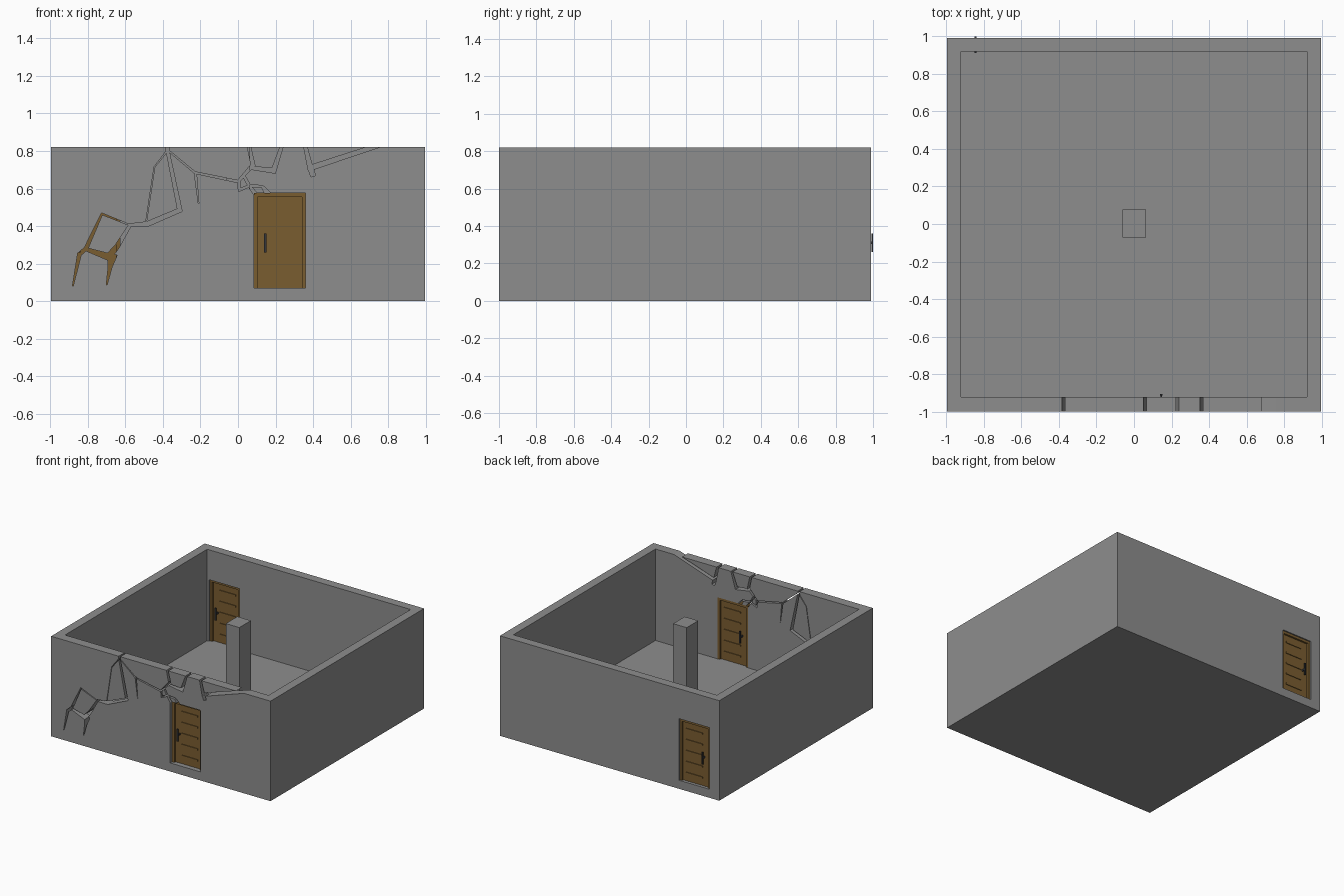
import bpy, bmesh
from mathutils import Vector

old = bpy.data.objects.get("Cube")
if old:
    bpy.data.objects.remove(old, do_unlink=True)


def material(name, rgb):
    m = bpy.data.materials.new(name)
    m.use_nodes = True
    m.diffuse_color = (*rgb, 1)
    m.node_tree.nodes["Principled BSDF"].inputs["Base Color"].default_value = (*rgb, 1)
    return m


stone = material("grey stone", (0.27, 0.27, 0.27))
wood = material("brown wood", (0.195, 0.11, 0.03))
iron = material("dark iron", (0.035, 0.037, 0.042))


def finish(name, bm, mat):
    bmesh.ops.recalc_face_normals(bm, faces=bm.faces)
    mesh = bpy.data.meshes.new(name)
    bm.to_mesh(mesh)
    bm.free()
    obj = bpy.data.objects.new(name, mesh)
    bpy.context.collection.objects.link(obj)
    mesh.materials.append(mat)
    return obj


def add_box(bm, x, y, z):
    verts = bmesh.ops.create_cube(bm, size=1)["verts"]
    for v in verts:
        v.co = Vector([(a + b) / 2 + c * (b - a) for (a, b), c in zip((x, y, z), v.co)])


def boxes(name, mat, *extents):
    bm = bmesh.new()
    for e in extents:
        add_box(bm, *e)
    return finish(name, bm, mat)


def cut(target, cutter):
    cutter.hide_render = True
    mod = target.modifiers.new("cut", "BOOLEAN")
    mod.operation = "DIFFERENCE"
    mod.solver = "EXACT"
    mod.object = cutter
    bpy.context.view_layer.objects.active = target
    bpy.ops.object.modifier_apply(modifier=mod.name)
    bpy.data.objects.remove(cutter, do_unlink=True)


def crack_cutter(points):
    """Tapering ribbon of (x, z, width) points, extruded through the front wall."""
    path = [Vector(p[:2]) for p in points]
    rings = []
    bm = bmesh.new()
    for i, p in enumerate(path):
        before = (p - path[i - 1]).normalized() if i else None
        after = (path[i + 1] - p).normalized() if i < len(path) - 1 else None
        d = ((before or after) + (after or before)).normalized()
        n = Vector((-d.y, d.x))
        miter = min(1.5, 1 / max(0.1, d.dot(before or after)))
        off = n * points[i][2] / 2 * miter
        a, b = p + off, p - off
        rings.append([bm.verts.new((q.x, y, q.y))
                      for q, y in ((a, -1.1), (b, -1.1), (b, -0.88), (a, -0.88))])
    for r, s in zip(rings, rings[1:]):
        for k in range(4):
            j = (k + 1) % 4
            bm.faces.new((r[k], r[j], s[j], s[k]))
    bm.faces.new(rings[0])
    bm.faces.new(rings[-1])
    return finish("crack_cutter", bm, stone)


# Roofless room with a floor slab
FLOOR, TOP = 0.07, 0.82
DOOR_W, DOOR_TOP = 0.275, 0.575
walls = boxes("walls_and_floor", stone, ((-0.995, 0.995), (-1, 0.99), (0, TOP)))
cut(walls, boxes("room_cutter", stone, ((-0.923, 0.923), (-0.923, 0.918), (FLOOR, 1))))

# Central pillar
boxes("pillar", stone, ((-0.06, 0.063), (-0.073, 0.077), (FLOOR, TOP)))


def door(name, x, y):
    x2 = x + DOOR_W
    cut(walls, boxes("doorway_cutter", stone,
                     ((x, x2), (y - 0.1, y + 0.1), (FLOOR, DOOR_TOP))))
    # Leaf
    boxes(name + "_leaf", wood, ((x, x2), (y - 0.01, y + 0.01), (FLOOR, DOOR_TOP)))
    # Frame of two jambs and a lintel
    deep, t = (y - 0.025, y + 0.025), 0.02
    boxes(name + "_frame", wood,
          ((x, x + t), deep, (FLOOR, DOOR_TOP)),
          ((x2 - t, x2), deep, (FLOOR, DOOR_TOP)),
          ((x + t, x2 - t), deep, (DOOR_TOP - t, DOOR_TOP)))
    # Raised horizontal battens on both faces
    boxes(name + "_battens", wood,
          *[((x + 0.075, x2 - 0.05), (y - 0.016, y + 0.016), (z, z + 0.012))
            for z in [0.13 + 0.09 * i for i in range(5)]])
    # Upright grips on both faces, joined by a spindle
    hx = x + 0.06
    boxes(name + "_handle", iron,
          ((hx - 0.006, hx + 0.006), (y - 0.045, y - 0.036), (0.26, 0.36)),
          ((hx - 0.006, hx + 0.006), (y + 0.036, y + 0.045), (0.26, 0.36)),
          ((hx - 0.005, hx + 0.005), (y - 0.04, y + 0.04), (0.303, 0.317)))


door("front_door", 0.085, -0.95)
door("back_door", -0.905, 0.955)

# Branching cracks through the front wall
cracks = [
    [(-.88, .08, .004), (-.845, .25, .02), (-.81, .28, .02), (-.725, .465, .008), (-.575, .405, .005)],
    [(-.82, .28, .015), (-.69, .235, .035), (-.645, .29, .025), (-.575, .405, .014),
     (-.485, .41, .025), (-.31, .485, .022), (-.375, .8, .015), (-.375, .86, .015)],
    [(-.7, .085, .004), (-.682, .18, .02), (-.668, .25, .05)],
    [(-.49, .42, .004), (-.445, .715, .004), (-.37, .81, .008)],
    [(-.38, .81, .006), (-.23, .685, .009), (.0, .637, .012), (.08, .725, .02), (.05, .86, .016)],
    [(-.21, .52, .003), (-.228, .69, .012)],
    [(.07, .71, .016), (.19, .695, .025), (.245, .86, .012)],
    [(.005, .64, .014), (.008, .592, .014), (.06, .615, .012), (.13, .61, .012), (.16, .57, .03)],
    [(.03, .67, .012), (.06, .615, .014), (.1, .56, .02)],
    [(.35, .86, .015), (.385, .71, .026), (.78, .84, .022)],
    [(.385, .72, .03), (.4, .665, .025)],
]
for c in cracks:
    cut(walls, crack_cutter(c))
